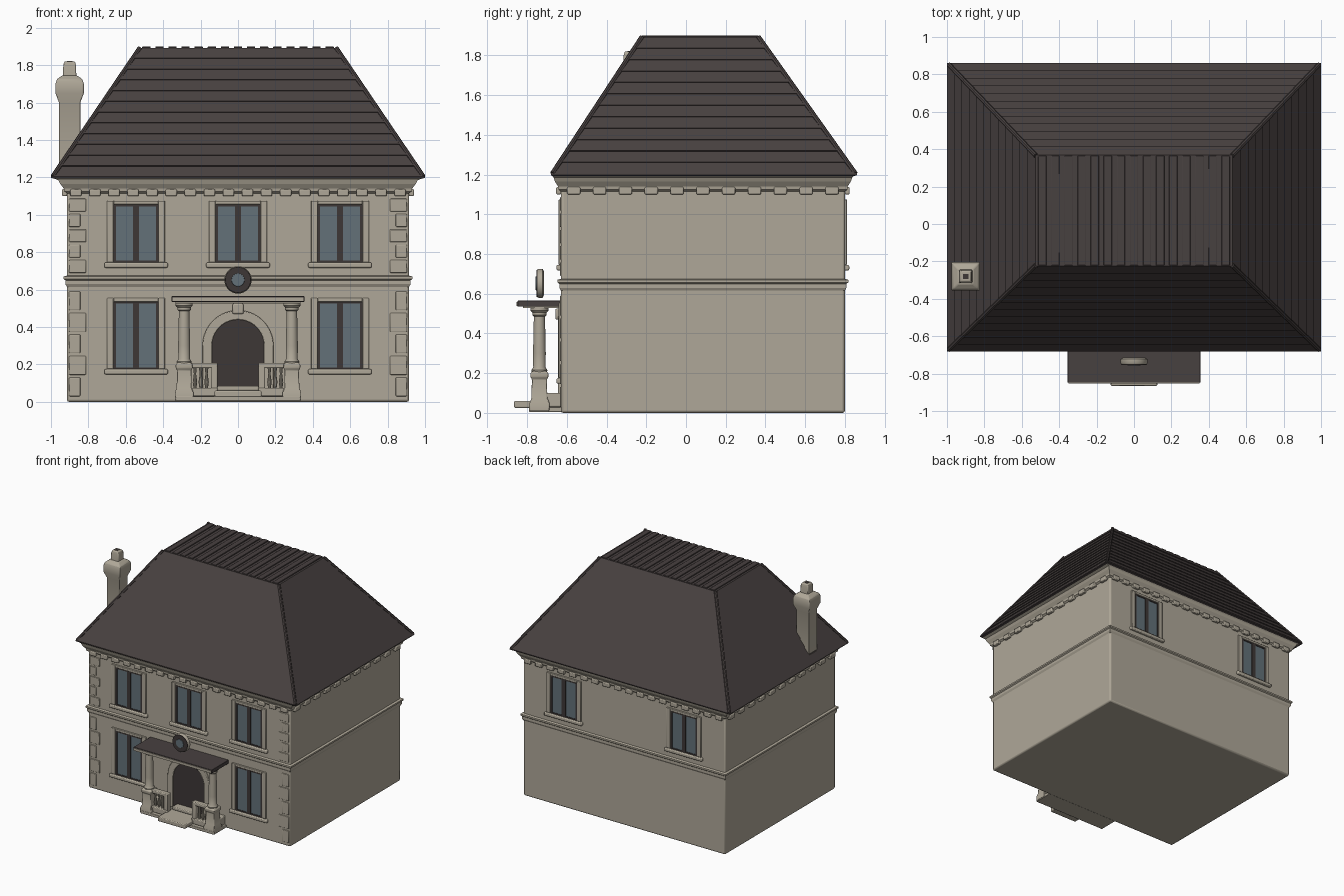
import bpy, bmesh, math
from mathutils import Vector

if "Cube" in bpy.data.objects:
    bpy.data.objects.remove(bpy.data.objects["Cube"])


def material(name, rgb):
    m = bpy.data.materials.new(name)
    m.diffuse_color = (*rgb, 1)
    m.use_nodes = True
    m.node_tree.nodes["Principled BSDF"].inputs["Base Color"].default_value = m.diffuse_color
    return m


STONE = material("cream_stone", (0.43, 0.39, 0.315))
ROOF = material("dark_slate", (0.064, 0.052, 0.051))
WOOD = material("dark_wood", (0.048, 0.039, 0.037))
GLASS = material("blue_grey_glass", (0.125, 0.165, 0.19))


def finish(name, bm, mat, bevel=0, smooth=False):
    bmesh.ops.recalc_face_normals(bm, faces=bm.faces)
    me = bpy.data.meshes.new(name)
    bm.to_mesh(me)
    bm.free()
    me.materials.append(mat)
    ob = bpy.data.objects.new(name, me)
    bpy.context.collection.objects.link(ob)
    if bevel:
        mod = ob.modifiers.new("soft_edges", 'BEVEL')
        mod.width, mod.segments, mod.limit_method = bevel, 2, 'ANGLE'
    if smooth or bevel:
        bpy.ops.object.select_all(action='DESELECT')
        ob.select_set(True)
        bpy.context.view_layer.objects.active = ob
        bpy.ops.object.shade_smooth_by_angle(angle=math.radians(35))
    return ob


def add_rings(bm, rings):
    """Skin closed rings of points and cap both ends."""
    rs = [[bm.verts.new(p) for p in r] for r in rings]
    n = len(rs[0])
    for a, b in zip(rs, rs[1:]):
        for i in range(n):
            bm.faces.new((a[i], a[(i + 1) % n], b[(i + 1) % n], b[i]))
    bm.faces.new(rs[0])
    bm.faces.new(rs[-1])


def rect(x0, x1, y0, y1, z):
    return [(x0, y0, z), (x1, y0, z), (x1, y1, z), (x0, y1, z)]


def boxes(name, items, mat, bevel=0):
    bm = bmesh.new()
    for x0, x1, y0, y1, z0, z1 in items:
        add_rings(bm, [rect(x0, x1, y0, y1, z0), rect(x0, x1, y0, y1, z1)])
    return finish(name, bm, mat, bevel)


def square_loft(name, cx, cy, profile, mat, bevel=0):
    bm = bmesh.new()
    add_rings(bm, [rect(cx - h, cx + h, cy - h, cy + h, z) for h, z in profile])
    return finish(name, bm, mat, bevel)


def lathe(name, centre, profile, mat, axis='Z', n=20):
    bm = bmesh.new()
    rings = []
    for r, t in profile:
        ring = []
        for i in range(n):
            a = 2 * math.pi * i / n
            c, s = r * math.cos(a), r * math.sin(a)
            ring.append(Vector(centre) + Vector((c, s, t) if axis == 'Z' else (c, t, s)))
        rings.append(ring)
    add_rings(bm, rings)
    return finish(name, bm, mat, smooth=True)


# Walls
W, YF, YB = 0.915, -0.63, 0.80


def band(profile):
    """Rings round the house: (x offset, y offset, z)."""
    return [rect(-W - a, W + a, YF - b, YB + b, z) for a, b, z in profile]


def band_object(name, profile, bevel=0):
    bm = bmesh.new()
    add_rings(bm, band(profile))
    return finish(name, bm, STONE, bevel)


band_object("walls", [(0, 0, 0), (0, 0, 1.16)], 0.012)
band_object("string_course", [(0, 0, .615), (.008, .008, .63), (.008, .008, .65),
                              (.017, .017, .657), (.017, .017, .67), (0, 0, .675)])
band_object("cornice", [(0, 0, 1.115), (.014, .012, 1.125), (.016, .014, 1.14), (.035, .03, 1.165),
                        (.045, .037, 1.185), (.07, .045, 1.195), (.07, .045, 1.2)])

# Dentils under the cornice
dent = []
for i in range(18):
    x = -0.867 + i * 0.102
    for y in (YF - .011, YB + .011):
        dent.append((x - .03, x + .03, y - .013, y + .013, 1.1, 1.137))
for i in range(11):
    y = YF + 0.065 + i * 0.13
    for x in (-W - .012, W + .012):
        dent.append((x - .014, x + .014, y - .033, y + .033, 1.1, 1.137))
boxes("dentils", dent, STONE, 0.006)

# Faint corner blocks on the front
quoins = []
for s in (-1, 1):
    for i in range(10):
        z = 0.03 + i * 0.115 if i < 5 else 0.69 + (i - 5) * 0.082
        w = 0.09 if i % 2 else 0.06
        a, b = sorted((s * (W - .012), s * (W - .012 - w)))
        quoins.append((a, b, YF - .005, YF + .01, z, z + (.1 if i < 5 else .068)))
boxes("corner_blocks", quoins, STONE, 0.004)

# Roof: stepped slate courses
bm = bmesh.new()
lo, hi = (-.99, .99, -.672, .852, 1.205), (-.525, .525, -.222, .365, 1.895)
courses, rings = 12, [rect(-.94, .94, -.65, .82, 1.185), rect(-1, 1, -.68, .86, 1.197)]


def roof_ring(t, out):
    v = [a + (b - a) * t for a, b in zip(lo, hi)]
    return rect(v[0] - out, v[1] + out, v[2] - out, v[3] + out, v[4])


for i in range(courses):
    rings += [roof_ring(i / courses, .009), roof_ring((i + 1) / courses - .004, .001)]
add_rings(bm, rings)
finish("slate_roof", bm, ROOF)

# Hip ridges
bm = bmesh.new()
for ix in (0, 1):
    for iy in (2, 3):
        a, b = Vector((lo[ix], lo[iy], lo[4])), Vector((hi[ix], hi[iy], hi[4] - .004))
        d = (b - a).normalized()
        u = d.cross(Vector((0, 0, 1))).normalized()
        v = d.cross(u)
        add_rings(bm, [[p + .013 * (u * math.cos(k * math.pi / 4) + v * math.sin(k * math.pi / 4))
                        for k in range(8)] for p in (a, b)])
finish("hip_ridges", bm, ROOF, smooth=True)

# Flat roof top with seams
boxes("roof_seams", [(x * .07 - .022, x * .07 + .022, hi[2], hi[3], 1.885, 1.9)
                     for x in range(-7, 8)], ROOF, 0.003)

# Chimney
square_loft("chimney", -.9, -.28, [(.057, 1.22), (.057, 1.6), (.076, 1.65), (.076, 1.7),
                                   (.068, 1.725), (.04, 1.745)], STONE, 0.006)
square_loft("chimney_pot", -.9, -.28, [(.036, 1.73), (.034, 1.8), (.028, 1.82)], STONE, 0.006)
square_loft("flue_opening", -.9, -.28, [(.014, 1.815), (.014, 1.822)], WOOD)


# Windows, facing -y (s = -1) or +y (s = 1)
def window(name, cx, z0, z1, s):
    wall = YF if s < 0 else YB

    def part(x0, x1, out, za, zb, back=.01):
        a, b = sorted((wall - s * back, wall + s * out))
        return (cx + x0, cx + x1, a, b, za, zb)
    h = .12
    boxes(name + "_glass", [part(-h, h, .003, z0, z1)], GLASS)
    boxes(name + "_frame", [part(-h, -h + .014, .007, z0, z1), part(h - .014, h, .007, z0, z1),
                            part(-.017, .017, .008, z0, z1), part(-h, h, .007, z1 - .01, z1),
                            part(-h, h, .007, z0, z0 + .01)], WOOD)
    boxes(name + "_surround", [part(-h - .035, -h, .011, z0, z1 + .02), part(h, h + .035, .011, z0, z1 + .02),
                               part(-h, h, .011, z1, z1 + .02)], STONE, 0.004)
    boxes(name + "_sill", [part(-.17, .17, .022, z0 - .028, z0)], STONE, 0.007)


for label, x in (("left", -.545), ("middle", 0), ("right", .545)):
    window("upper_%s_window" % label, x, .745, 1.055, -1)
    if x:
        window("lower_%s_window" % label, x, .175, .535, -1)
        window("back_%s_window" % label, x, .745, 1.055, 1)


# Arched door and its surround
def arch(r, z_base, zc, n=20):
    return ([(-r, z_base)] + [(-r * math.cos(math.pi * i / n), zc + r * math.sin(math.pi * i / n))
                              for i in range(n + 1)] + [(r, z_base)])


bm = bmesh.new()
add_rings(bm, [[(x, y, z) for x, z in arch(.14, .05, .3)] for y in (YF + .01, YF - .005)])
finish("door", bm, WOOD)

bm = bmesh.new()
inner, outer = arch(.14, .05, .3), arch(.19, .05, .3)
add_rings(bm, [[(i[0], YF + .01, i[1]), (i[0], YF - .014, i[1]),
                (o[0], YF - .014, o[1]), (o[0], YF + .01, o[1])] for i, o in zip(inner, outer)])
finish("door_arch", bm, STONE, 0.004)
boxes("keystone", [(-.03, .03, YF - .028, YF, .47, .525)], STONE, 0.008)

# Porch floor and steps
boxes("porch_floor", [(-.335, .335, -.79, -.62, 0.005, .03)], STONE, 0.004)
boxes("porch_steps", [(-.125, .125, -.865, -.62, .025, .06),
                      (-.11, .11, -.70, -.62, .06, .085)], STONE, 0.006)

# Porch columns, pedestals and low balustrades, mirrored left and right
for label, s in (("left", -1), ("right", 1)):
    square_loft(label + "_pedestal", s * .288, -.738,
                [(.05, .01), (.05, .05), (.04, .075), (.038, .17), (.045, .18), (.045, .2), (.035, .21)],
                STONE, 0.004)
    lathe(label + "_column", (s * .288, -.738, 0),
          [(.038, .2), (.04, .215), (.031, .23), (.032, .3), (.028, .485), (.036, .492),
           (.036, .505), (.046, .515), (.046, .532)], STONE)

    def span(a, b, *rest):
        return (*sorted((s * a, s * b)), *rest)
    boxes(label + "_balustrade", [span(.11, .26, -.76, -.715, .18, .208),
                                  span(.11, .26, -.765, -.71, .03, .075),
                                  span(.11, .145, -.76, -.715, .03, .2),
                                  span(.255, .325, -.71, -.62, .03, .1)], STONE, 0.006)
    for k in range(3):
        lathe("%s_baluster_%d" % (label, k + 1), (s * (.168 + k * .031), -.738, 0),
              [(.007, .07), (.012, .105), (.006, .15), (.01, .185)], STONE, n=10)

# Porch canopy with a pale front edge
boxes("canopy", [(-.355, .355, -.848, YF + .01, .535, .565)], ROOF, 0.003)
boxes("canopy_front_edge", [(-.35, .35, -.853, -.845, .539, .559)], STONE)
boxes("canopy_soffit", [(-.335, .335, -.82, YF + .01, .527, .537)], STONE)

# Round plaque above the canopy
lathe("plaque_body", (0, 0, .652), [(.06, -.715), (.073, -.722), (.073, -.742), (.068, -.75)],
      STONE, 'Y', 28)
lathe("plaque_rim", (0, 0, .652), [(.07, -.745), (.068, -.753), (.045, -.753)], WOOD, 'Y', 28)
lathe("plaque_centre", (0, 0, .652), [(.036, -.75), (.034, -.757)], GLASS, 'Y', 28)
